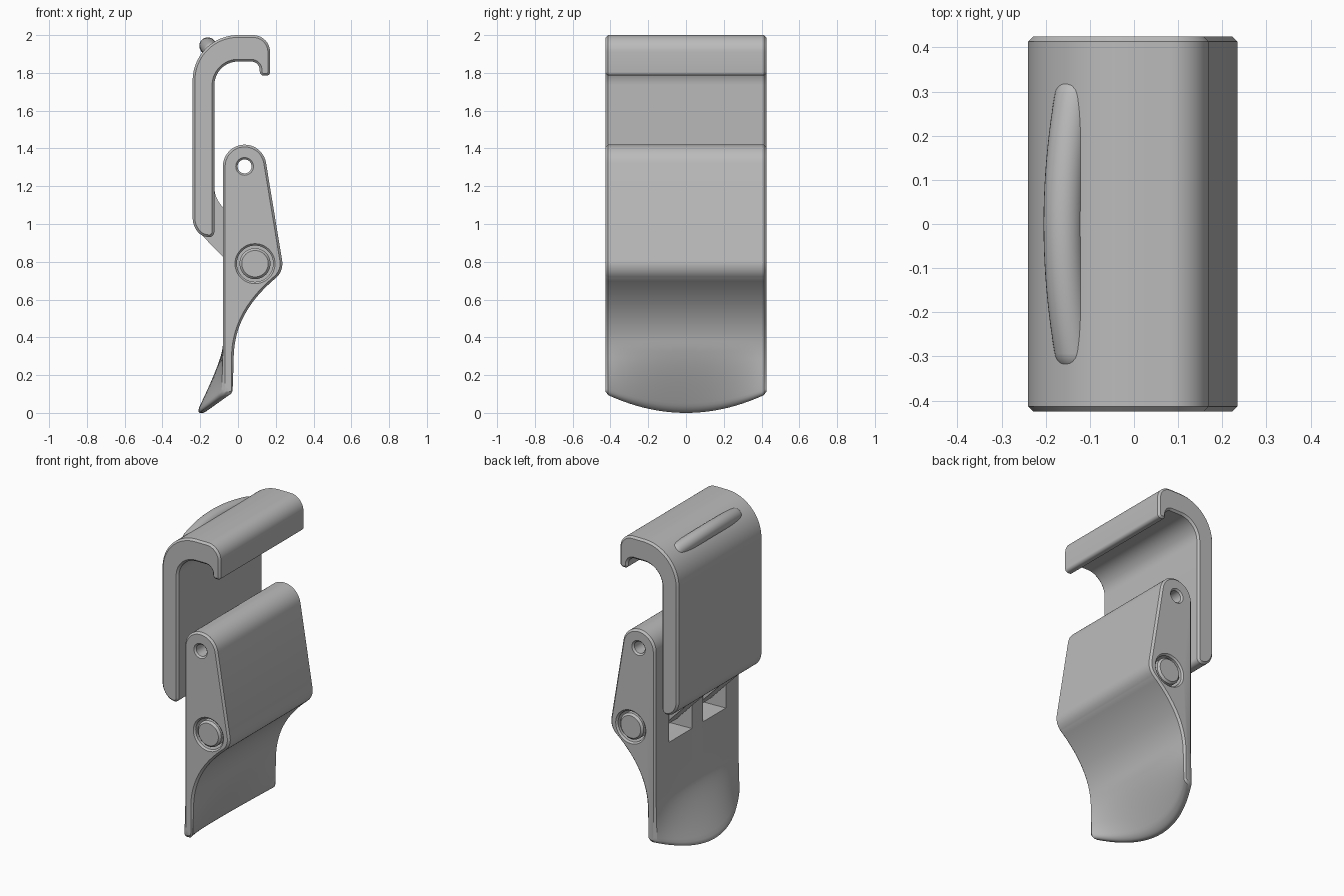
import bpy
import bmesh
from math import sin, cos, pi, radians
from mathutils import Vector

cube = bpy.data.objects.get("Cube")
if cube:
    bpy.data.objects.remove(cube, do_unlink=True)

HALF = 0.425      # half width along y
EDGE = 0.012      # small chamfer on the ends

grey = bpy.data.materials.new("plain grey")
grey.use_nodes = True
grey.diffuse_color = (0.5, 0.5, 0.5, 1)
grey.node_tree.nodes["Principled BSDF"].inputs["Base Color"].default_value = (0.5, 0.5, 0.5, 1)


def arc(cx, cz, r, a0, a1, n=12):
    angles = [radians(a0 + (a1 - a0) * i / n) for i in range(n + 1)]
    return [(cx + r * cos(a), cz + r * sin(a)) for a in angles]


def bezier(a, b, c, d, n=16):
    pts = [Vector(p) for p in (a, b, c, d)]
    out = []
    for i in range(n + 1):
        t = i / n
        s = 1 - t
        p = pts[0] * s**3 + pts[1] * 3 * s * s * t + pts[2] * 3 * s * t * t + pts[3] * t**3
        out.append(tuple(p))
    return out


def inset(profile, d):
    """Shrink a closed outline by d."""
    pts = [Vector(p) for p in profile]
    n = len(pts)
    area = sum(pts[i - 1].x * pts[i].y - pts[i].x * pts[i - 1].y for i in range(n))
    side = 1 if area > 0 else -1
    out = []
    for i in range(n):
        e0 = (pts[i] - pts[i - 1]).normalized()
        e1 = (pts[(i + 1) % n] - pts[i]).normalized()
        n0 = Vector((-e0.y, e0.x)) * side
        n1 = Vector((-e1.y, e1.x)) * side
        out.append(tuple(pts[i] + (n0 + n1) * d / (1 + n0.dot(n1))))
    return out


def loft(name, rings):
    """Skin a list of equal rings of 3D points and cap both ends."""
    bm = bmesh.new()
    loops = [[bm.verts.new(p) for p in ring] for ring in rings]
    n = len(rings[0])
    for a, b in zip(loops, loops[1:]):
        for i in range(n):
            j = (i + 1) % n
            bm.faces.new((a[i], a[j], b[j], b[i]))
    bm.faces.new(loops[0])
    bm.faces.new(loops[-1])
    bmesh.ops.recalc_face_normals(bm, faces=bm.faces)
    mesh = bpy.data.meshes.new(name)
    bm.to_mesh(mesh)
    bm.free()
    mesh.materials.append(grey)
    obj = bpy.data.objects.new(name, mesh)
    bpy.context.collection.objects.link(obj)
    return obj


def extrude(name, profile, y0, y1, chamfer=0.0, steps=1, bend=None):
    inner = [y0 + chamfer + (y1 - y0 - 2 * chamfer) * i / steps for i in range(steps + 1)]
    slices = [(y, profile) for y in inner]
    if chamfer:
        small = inset(profile, chamfer)
        slices = [(y0, small)] + slices + [(y1, small)]
    bend = bend or (lambda x, y, z: (x, y, z))
    return loft(name, [[bend(x, y, z) for x, z in prof] for y, prof in slices])


def lathe(name, cx, cz, outline, n=48, bend=None):
    """Turn (radius, y) pairs around an axis along y."""
    bend = bend or (lambda x, y, z: (x, y, z))
    return loft(name, [[bend(x, y, z) for x, z in arc(cx, cz, r, 0, 360 - 360 / n, n - 1)]
                       for r, y in outline])


def cut(target, cutter):
    mod = target.modifiers.new("cut", "BOOLEAN")
    mod.operation = "DIFFERENCE"
    mod.solver = "EXACT"
    mod.object = cutter
    cutter.hide_render = True
    bpy.context.view_layer.objects.active = target
    bpy.ops.object.modifier_apply(modifier=mod.name)
    bpy.data.objects.remove(cutter, do_unlink=True)


# Hook: long back plate curling over into a short lip
hook_profile = (
    arc(0, 1.76, 0.24, 180, 90, 24)
    + arc(0.08, 1.91, 0.09, 90, 0, 12)
    + arc(0.15, 1.805, 0.02, 0, -90, 5)
    + arc(0.137, 1.807, 0.022, -90, -180, 5)
    + arc(0.07, 1.815, 0.045, 0, 90, 8)
    + arc(0, 1.735, 0.125, 90, 180, 16)
    + arc(-0.155, 0.96, 0.03, 0, -90, 6)
    + bezier((-0.18, 0.935), (-0.21, 0.945), (-0.24, 0.985), (-0.24, 1.03), 8)
)
hook = extrude("hook", hook_profile, -HALF, HALF, EDGE)


# Raised finger ridge on the shoulder of the hook, sinking in at both ends
def sink(x, y, z):
    k = 0.03 * (y / 0.32) ** 2
    return (x + k, y, z - k)


R, L = 0.045, 0.295
ridge_outline = [(R * cos(radians(a)), -L + R * sin(radians(a))) for a in range(-85, 0, 12)]
ridge_outline += [(R, -L + 2 * L * i / 20) for i in range(21)]
ridge_outline += [(R * cos(radians(a)), L + R * sin(radians(a))) for a in range(12, 86, 12)]
ridge = lathe("finger_ridge", -0.16, 1.943, ridge_outline, 32, sink)

# Lever: rounded top, belly around the pivot, thin tail
TAIL_TOP, TAIL_END = 0.36, 0.1
rows = [0.13 + (TAIL_TOP - 0.13) * i / 12 for i in range(13)]
lever_profile = (
    arc(0.035, 1.305, 0.115, 180, 9, 24)
    + arc(0.135, 0.79, 0.1, 9, -50, 10)
    + bezier((0.199, 0.713), (0.08, 0.613), (-0.02, 0.48), (-0.022, TAIL_TOP - 0.06), 20)
    + [(-0.022, z) for z in reversed(rows) if z < 0.29]
    + arc(-0.047, 0.125, 0.025, -10, -90, 5)
    + arc(-0.06, 0.12, 0.02, -90, -170, 5)
    + [(-0.08, z) for z in rows]
)


def thumb_flare(x, y, z):
    # The middle of the tail sweeps back and down
    t = max(0, (TAIL_TOP - z) / (TAIL_TOP - TAIL_END))
    w = 1 - (y / HALF) ** 2
    return (x - 0.14 * w * t**1.6, y, z - 0.1 * w * t * t)


lever = extrude("lever", lever_profile, -HALF, HALF, EDGE, 28, thumb_flare)

# Pivot bore and small cross hole, both with flared rims
PX, PZ = 0.09, 0.79
for x, z, r, flare in ((PX, PZ, 0.096, 0.01), (0.035, 1.305, 0.037, 0.01)):
    out = HALF + 0.01
    bore = [(r + flare * 2, -out), (r, -out + 0.02), (r, out - 0.02), (r + flare * 2, out)]
    cut(lever, lathe("bore_cutter", x, z, bore))

# Two pockets in the back of the lever that clear the arms
pocket_profile = ([(-0.12, 1.18), (-0.12, 0.685)]
                  + arc(PX, PZ, 0.11, -90, 45, 14))
for y0 in (0.055, -0.285):
    cut(lever, extrude("pocket_cutter", pocket_profile, y0, y0 + 0.23))

# Pivot pin
pin = lathe("pivot_pin", PX, PZ, [(0.07, -HALF), (0.082, -HALF + EDGE),
                                  (0.082, HALF - EDGE), (0.07, HALF)])

# Slanted arms joining the hook to the pin
arm_profile = (
    arc(PX, PZ, 0.097, -135, 45, 20)
    + bezier((-0.06, 1.07), (-0.10, 1.105), (-0.124, 1.14), (-0.126, 1.2), 8)
    + [(-0.17, 1.2), (-0.205, 0.955)]
)
arms = [extrude(side + "_arm", arm_profile, y0, y0 + 0.19)
        for side, y0 in (("back", 0.075), ("front", -0.265))]

# Smooth shading with sharp edges kept
bpy.ops.object.select_all(action="DESELECT")
for obj in [hook, ridge, lever, pin] + arms:
    obj.select_set(True)
bpy.context.view_layer.objects.active = hook
bpy.ops.object.shade_smooth_by_angle(angle=radians(30))
